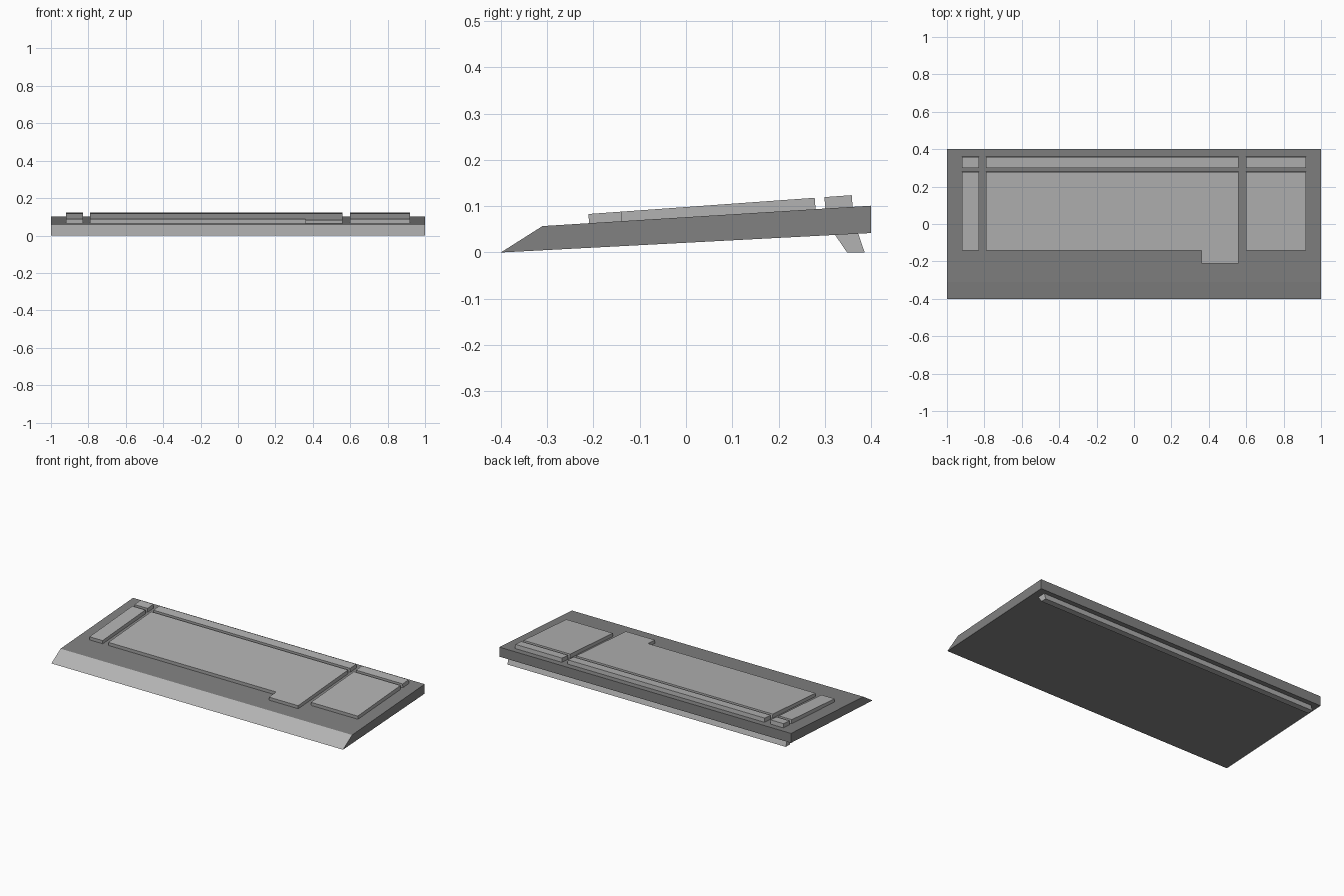
import bpy
import bmesh

if "Cube" in bpy.data.objects:
    bpy.data.objects.remove(bpy.data.objects["Cube"])


def material(name, v):
    m = bpy.data.materials.new(name)
    m.diffuse_color = (v, v, v, 1)
    m.use_nodes = True
    m.node_tree.nodes["Principled BSDF"].inputs["Base Color"].default_value = m.diffuse_color
    return m


DARK = material("dark grey", 0.22)
LIGHT = material("light grey", 0.45)


def loft(name, ring_a, ring_b, mats):
    """Solid between two matching polygon rings."""
    bm = bmesh.new()
    a = [bm.verts.new(p) for p in ring_a]
    b = [bm.verts.new(p) for p in ring_b]
    bm.faces.new(a)
    bm.faces.new(b)
    n = len(a)
    for i in range(n):
        j = (i + 1) % n
        bm.faces.new((a[i], a[j], b[j], b[i]))
    bmesh.ops.recalc_face_normals(bm, faces=bm.faces)
    me = bpy.data.meshes.new(name)
    bm.to_mesh(me)
    bm.free()
    for m in mats:
        me.materials.append(m)
    ob = bpy.data.objects.new(name, me)
    bpy.context.collection.objects.link(ob)
    return ob


def side_profile(name, pts, half, mats):
    return loft(name, [(-half, y, z) for y, z in pts],
                [(half, y, z) for y, z in pts], mats)


def deck_z(y):
    return 0.057 + 0.062 * (y + 0.31)


def key_top_z(y):
    return 0.083 + 0.0716 * (y + 0.212)


def key_block(name, outline):
    """Raised block leaning with the sloping deck."""
    bottom = [(x, y + 0.002, deck_z(y) - 0.001) for x, y in outline]
    top = [(x, y, key_top_z(y)) for x, y in outline]
    loft(name, bottom, top, [LIGHT])


# Wedge-shaped case, with a light front slope
case = side_profile("case", [(-0.4, 0), (-0.31, 0.057), (0.4, 0.101), (0.4, 0.042)],
                    1.0, [DARK, LIGHT])
for f in case.data.polygons:
    if f.normal.y < -0.3 and f.normal.z > 0.3:
        f.material_index = 1

# Rear foot bar
side_profile("rear_foot", [(0.322, 0.038), (0.348, 0), (0.386, 0), (0.372, 0.0405)],
             0.955, [LIGHT])

# Key blocks in three columns, with a narrow row behind
columns = {"left": (-0.92, -0.83), "main": (-0.79, 0.56), "right": (0.60, 0.92)}
FRONT, BACK = -0.141, 0.278
for label, (x0, x1) in columns.items():
    front = [(x0, FRONT), (x1, FRONT)]
    if label == "main":  # step forward at the right-hand end
        front = [(x0, FRONT), (0.36, FRONT), (0.36, -0.211), (x1, -0.211)]
    key_block(label + "_keys", front + [(x1, BACK), (x0, BACK)])
    key_block(label + "_rear_keys",
              [(x0, 0.299), (x1, 0.299), (x1, 0.358), (x0, 0.358)])
